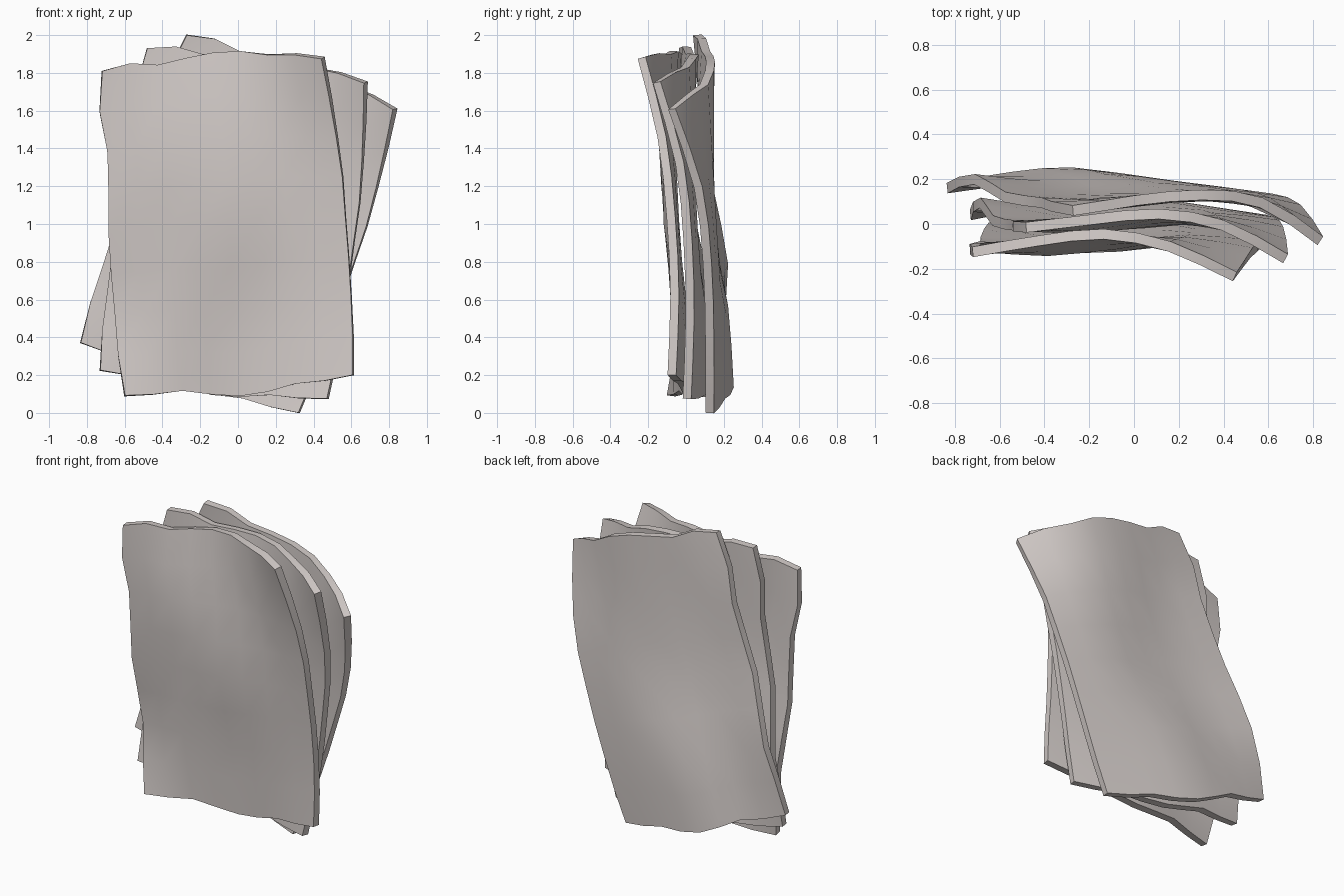
import bpy, bmesh, math

if "Cube" in bpy.data.objects:
    bpy.data.objects.remove(bpy.data.objects["Cube"])

N = 9            # samples per side of a sheet
THICK = 0.046

# Ragged outline of one sheet (frame of the front sheet)
LEFT_X = [-.60, -.635, -.65, -.67, -.685, -.685, -.69, -.733, -.72]      # bottom to top
RIGHT_X = [.61, .61, .60, .587, .57, .555, .525, .49, .45]
BOTTOM_Z = [.09, .097, .118, .10, .09, .112, .155, .17, .20]             # left to right
TOP_Z = [1.81, 1.85, 1.84, 1.875, 1.905, 1.915, 1.897, 1.90, 1.88]
PIVOT_X, PIVOT_Z = -0.065, 0.995

# Depth of each warped sheet, rows from bottom to top, columns left to right
FRONT_WARP = [
    [.006, .07, .10, .065, .01],
    [.07, .03, .07, .055, .025],
    [.005, .0, -.01, .025, .005],
    [-.015, -.035, -.005, .005, -.043],
    [-.04, .01, .04, -.015, -.15],
]
MIDDLE_WARP = [
    [.03, .085, .11, .07, -.005],
    [.085, .045, .08, .06, .01],
    [.005, .0, .0, .03, .0],
    [-.015, -.03, .0, .008, -.044],
    [-.025, .01, .035, -.015, -.165],
]
BACK_WARP = [
    [.05, .10, .12, .075, .015],
    [.09, .06, .09, .06, .015],
    [.01, .0, .01, .035, .003],
    [-.015, -.025, .01, .01, -.045],
    [-.05, -.005, .02, -.015, -.185],
]


def refine(row):
    """Double the samples of a row with smooth in-between values."""
    ext = [2 * row[0] - row[1]] + row + [2 * row[-1] - row[-2]]
    out = []
    for i in range(1, len(ext) - 2):
        a, b, c, d = ext[i - 1:i + 3]
        out += [b, (9 * (b + c) - a - d) / 16]
    return out + [row[-1]]


paper = bpy.data.materials.new("warm_grey")
paper.diffuse_color = (0.66, 0.61, 0.59, 1)
paper.use_nodes = True
paper.node_tree.nodes["Principled BSDF"].inputs["Base Color"].default_value = paper.diffuse_color


def sheet(name, x, y, angle, warp):
    cols = [refine(list(c)) for c in zip(*[refine(r) for r in warp])]
    bm = bmesh.new()
    grid = []
    for j in range(N):
        t = j / (N - 1)
        line = []
        for i in range(N):
            s = i / (N - 1)
            px = LEFT_X[j] * (1 - s) + RIGHT_X[j] * s - PIVOT_X
            pz = BOTTOM_Z[i] * (1 - t) + TOP_Z[i] * t - PIVOT_Z
            line.append(bm.verts.new((px, cols[i][j], pz)))
        grid.append(line)
    for j in range(N - 1):
        for i in range(N - 1):
            bm.faces.new((grid[j][i], grid[j][i + 1], grid[j + 1][i + 1], grid[j + 1][i]))
    me = bpy.data.meshes.new(name)
    bm.to_mesh(me)
    bm.free()
    me.materials.append(paper)
    ob = bpy.data.objects.new(name, me)
    bpy.context.collection.objects.link(ob)
    ob.location = (x, y, PIVOT_Z)
    ob.rotation_euler.y = math.radians(angle)
    # Give the sheet its thickness, then smooth all but the rim edges
    bpy.ops.object.select_all(action='DESELECT')
    bpy.context.view_layer.objects.active = ob
    ob.select_set(True)
    mod = ob.modifiers.new("thickness", 'SOLIDIFY')
    mod.thickness = THICK
    mod.offset = 0
    bpy.ops.object.modifier_apply(modifier=mod.name)
    bpy.ops.object.shade_smooth_by_angle(angle=math.radians(35))


# Three fanned sheets, front to back
sheet("front_sheet", -0.065, -0.085, 0, FRONT_WARP)
sheet("middle_sheet", -0.015, 0.01, 12.3, MIDDLE_WARP)
sheet("back_sheet", 0.012, 0.11, 23, BACK_WARP)
